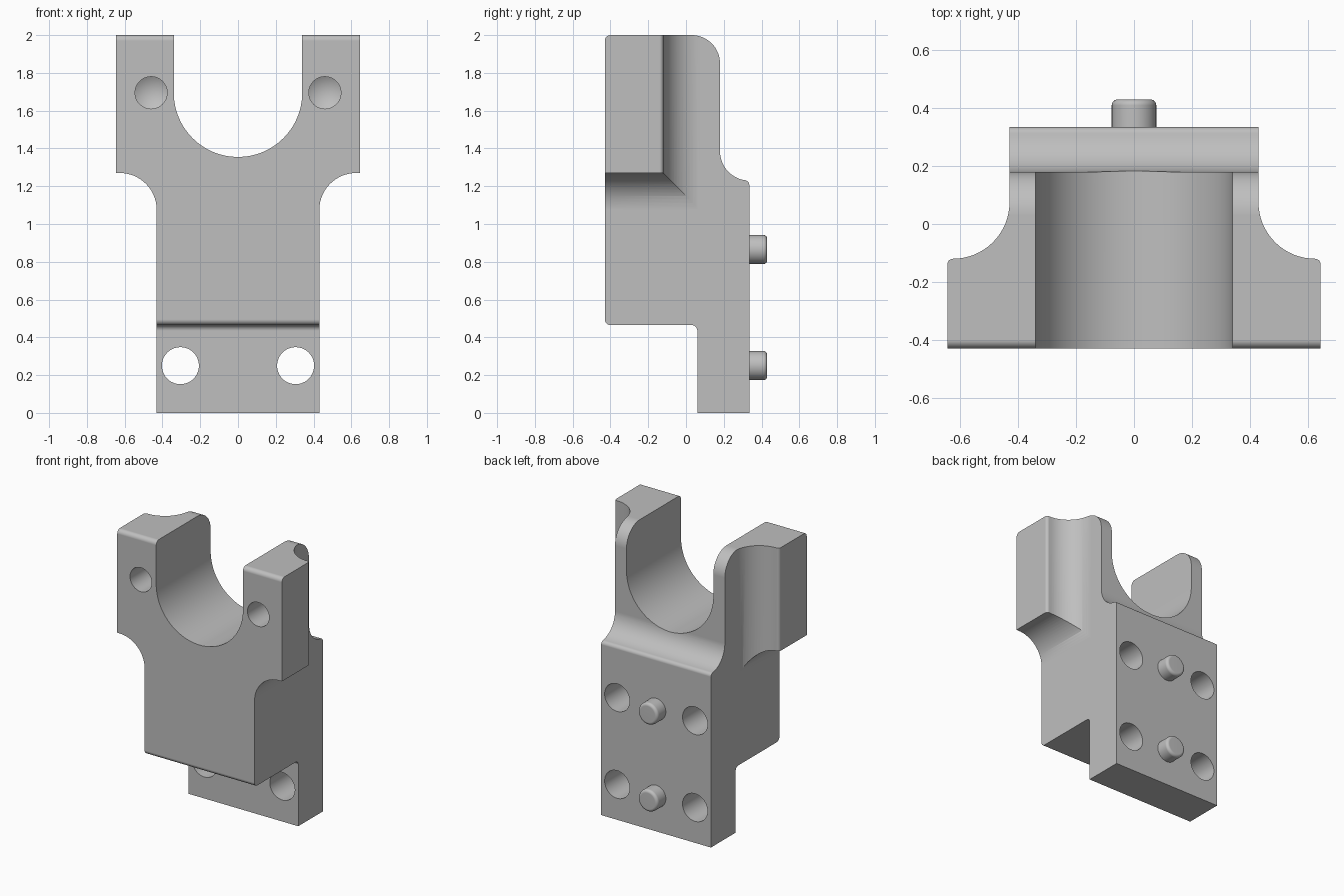
import bpy, bmesh
from math import sin, cos, radians, tau
from mathutils import Vector

cube = bpy.data.objects.get("Cube")
if cube:
    bpy.data.objects.remove(cube, do_unlink=True)

# Single plain grey material
grey = bpy.data.materials.new("plain grey")
grey.use_nodes = True
colour = (0.52, 0.52, 0.52, 1)
grey.diffuse_color = colour
grey.node_tree.nodes["Principled BSDF"].inputs["Base Color"].default_value = colour


def arc(cx, cy, r, start, end, steps=16):
    angles = [radians(start + (end - start) * i / steps) for i in range(steps + 1)]
    return [(cx + r * cos(a), cy + r * sin(a)) for a in angles]


def mirrored(half):
    return half + [(-x, y) for x, y in reversed(half) if x > 1e-5]


def make_object(name, bm):
    bmesh.ops.recalc_face_normals(bm, faces=bm.faces[:])
    mesh = bpy.data.meshes.new(name)
    bm.to_mesh(mesh)
    bm.free()
    mesh.materials.append(grey)
    obj = bpy.data.objects.new(name, mesh)
    bpy.context.collection.objects.link(obj)
    return obj


def prism(name, profile, place, low, high):
    """Extrude a closed profile; place(a, b, t) gives the 3D point."""
    bm = bmesh.new()
    verts = [bm.verts.new(place(a, b, low)) for a, b in profile]
    face = bm.faces.new(verts)
    new = bmesh.ops.extrude_face_region(bm, geom=[face])["geom"]
    shift = Vector(place(0, 0, high)) - Vector(place(0, 0, low))
    bmesh.ops.translate(bm, vec=shift, verts=[g for g in new if isinstance(g, bmesh.types.BMVert)])
    return make_object(name, bm)


def lathe(name, x, z, profile):
    """Turn (radius, y) points around an axis parallel to y."""
    bm = bmesh.new()
    verts = [bm.verts.new((x + r, y, z)) for r, y in profile]
    edges = [bm.edges.new(pair) for pair in zip(verts, verts[1:])]
    bmesh.ops.spin(bm, geom=verts + edges, cent=(x, 0, z), axis=(0, 1, 0),
                   angle=tau, steps=48, use_duplicate=False)
    bmesh.ops.remove_doubles(bm, verts=bm.verts[:], dist=1e-5)
    return make_object(name, bm)


def combine(target, tool, operation):
    mod = target.modifiers.new("cut", "BOOLEAN")
    mod.object, mod.operation, mod.solver = tool, operation, "EXACT"
    bpy.context.view_layer.objects.active = target
    bpy.ops.object.modifier_apply(modifier=mod.name)
    bpy.data.objects.remove(tool, do_unlink=True)


def finish(obj):
    bpy.ops.object.select_all(action="DESELECT")
    obj.select_set(True)
    bpy.context.view_layer.objects.active = obj
    bpy.ops.object.shade_smooth_by_angle(angle=radians(30))
    obj.modifiers.new("weighted normals", "WEIGHTED_NORMAL").keep_sharp = True


# Side outline: rounded top, stepped back plate, undercut front block
side = (arc(-0.40, 1.97, 0.03, 180, 90, 6) + arc(0.03, 1.85, 0.15, 90, 0)
        + arc(0.335, 1.385, 0.155, 180, 260)
        + arc(0.31, 1.207, 0.025, 80, 0, 6)
        + [(0.335, 0), (0.06, 0)]
        + arc(0.03, 0.435, 0.03, 0, 90, 6)
        + arc(-0.40, 0.495, 0.03, 270, 180, 6))
body = prism("bracket_body", side, lambda a, b, t: (t, a, b), -0.9, 0.9)

# Front outline: narrow stem, flared shoulders, U-shaped cradle
front = mirrored([(0.4305, -1)] + arc(0.6255, 1.075, 0.195, 180, 90)
                 + [(1, 1.27), (1, 3), (0.34, 3)] + arc(0, 1.695, 0.34, 0, -90, 32))
combine(body, prism("front_cutter", front, lambda a, b, t: (a, t, b), -1, 1), "INTERSECT")

# Plan outline: wide front arms sweeping in to the narrow back
plan = mirrored([(0.645, -1)] + arc(0.625, -0.14, 0.02, 0, 90, 6)
                + arc(0.625, 0.075, 0.195, 270, 180)[1:] + [(0.43, 1)])
combine(body, prism("plan_cutter", plan, lambda a, b, t: (a, b, t), -2, 4), "INTERSECT")

# Drilled holes: two in the arms, two through the foot, two blind in the back
for side_x in (-1, 1):
    for x, z, r, mouth, end, tip in (
            (0.46, 1.695, 0.085, -0.6, -0.22, -0.17),
            (0.305, 0.25, 0.098, 0.6, -0.2, -0.25),
            (0.305, 0.865, 0.098, 0.6, 0.03, -0.03)):
        drill = lathe("drill", side_x * x, z, [(0, mouth), (r, mouth), (r, end), (0, tip)])
        combine(body, drill, "DIFFERENCE")
finish(body)

# Locating pins on the back
for label, z in (("lower", 0.25), ("upper", 0.865)):
    outline = [(0, 0.3), (0.077, 0.3)] + arc(0.057, 0.41, 0.02, 0, 90, 6) + [(0, 0.43)]
    finish(lathe(label + "_locating_pin", 0, z, outline))
